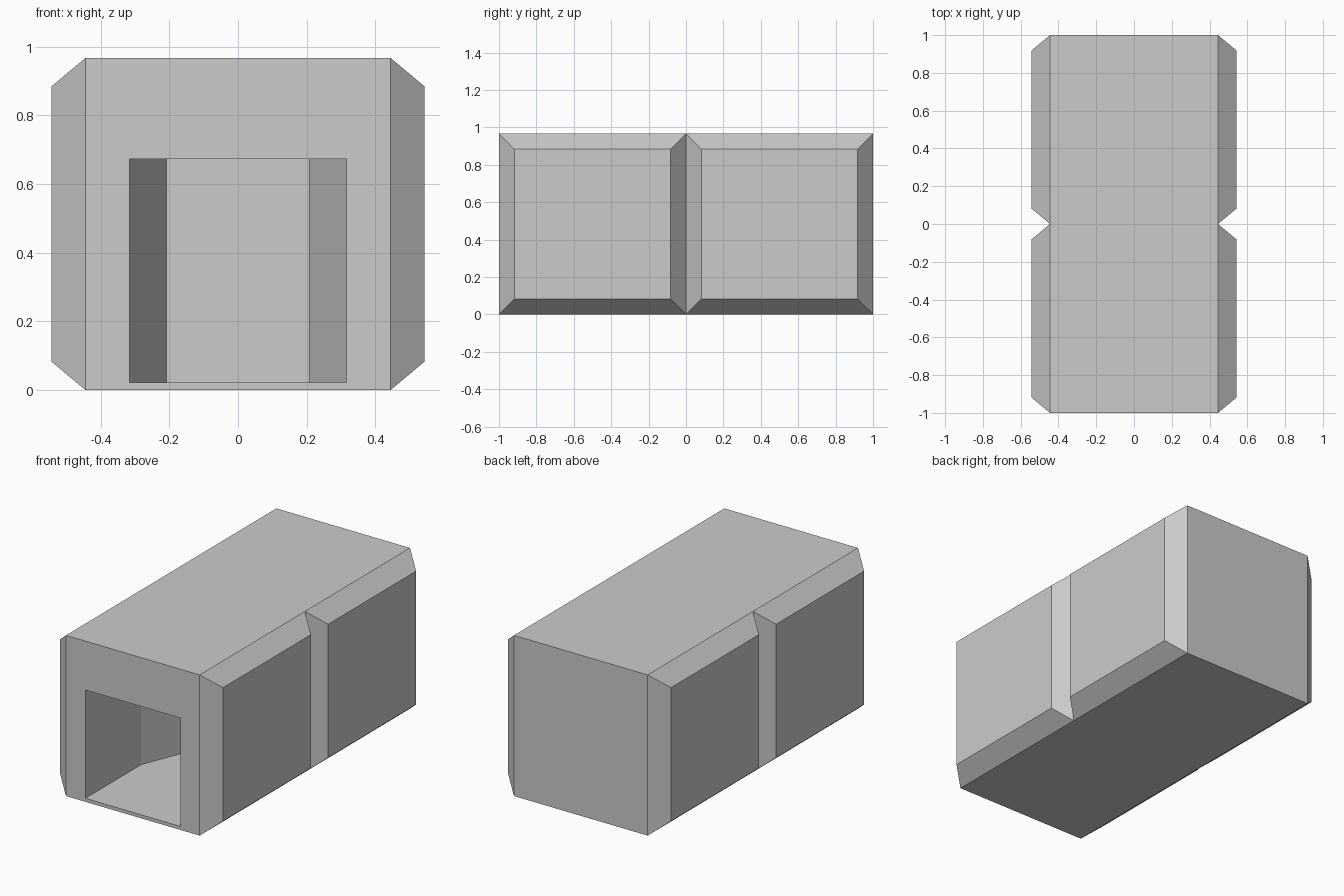
import bpy, bmesh

if "Cube" in bpy.data.objects:
    bpy.data.objects.remove(bpy.data.objects["Cube"])

W, H = 0.445, 0.967      # core half width and height
PAD_X, BEVEL = 0.543, 0.082


def finish(name, bm):
    bmesh.ops.recalc_face_normals(bm, faces=bm.faces)
    mesh = bpy.data.meshes.new(name)
    bm.to_mesh(mesh)
    bm.free()
    obj = bpy.data.objects.new(name, mesh)
    bpy.context.collection.objects.link(obj)
    return obj


# Core block with a recess: straight tunnel, then narrowing side walls
bm = bmesh.new()
bmesh.ops.create_cube(bm, size=1)
for v in bm.verts:
    v.co = (v.co.x * 2 * W, v.co.y * 2, (v.co.z + 0.5) * H)
front = min(bm.faces, key=lambda f: f.calc_center_median().y)
for half_w, y in ((0.316, -1), (0.316, -0.47), (0.208, -0.2)):
    mid = front.calc_center_median()
    bmesh.ops.inset_region(bm, faces=[front], thickness=0.01)
    for v in front.verts:
        v.co = (half_w if v.co.x > mid.x else -half_w, y,
                0.673 if v.co.z > mid.z else 0.021)
finish("core_block", bm)


# Chamfered side pads, two on each side
def side_pad(name, side, y0):
    bm = bmesh.new()
    rings = []
    for x, inset in ((W, 0), (PAD_X, BEVEL)):
        a, b, lo, hi = y0 + inset, y0 + 1 - inset, inset, H - inset
        rings.append([bm.verts.new((side * x, y, z))
                      for y, z in ((a, lo), (b, lo), (b, hi), (a, hi))])
    base, top = rings
    cap = bm.faces.new(top)
    for i in range(4):
        j = (i + 1) % 4
        bm.faces.new((base[i], base[j], top[j], top[i]))
    obj = finish(name, bm)
    # open shell: make sure the outer face points away from the core
    if obj.data.polygons[0].normal.x * side < 0:
        obj.data.flip_normals()


for side, label in ((1, "right"), (-1, "left")):
    for y0, place in ((-1, "front"), (0, "back")):
        side_pad(f"{label}_{place}_pad", side, y0)
